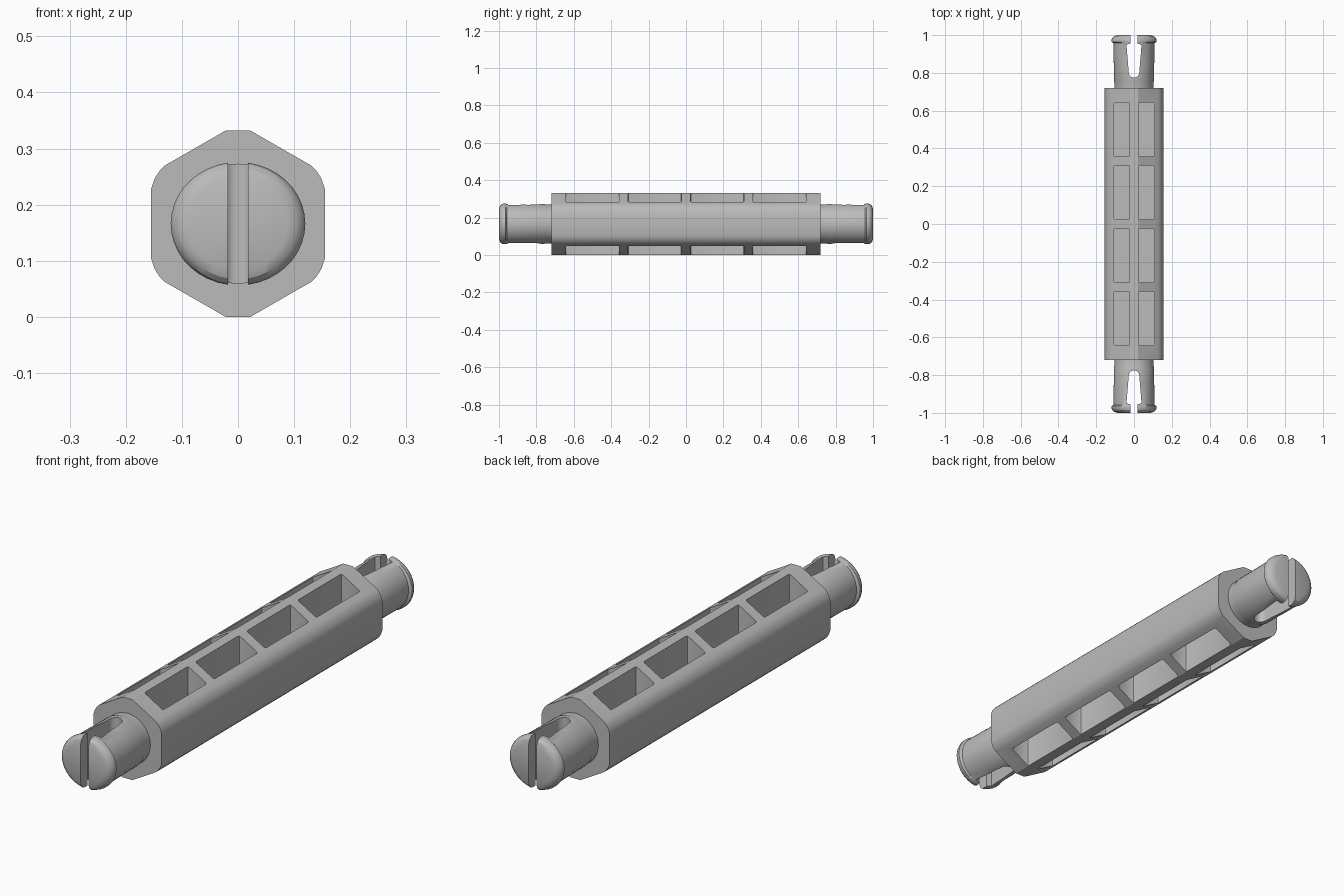
import bpy, bmesh, math
from mathutils import Matrix

if "Cube" in bpy.data.objects:
    bpy.data.objects.remove(bpy.data.objects["Cube"])

CZ = 0.166  # height of the long axis

grey = bpy.data.materials.new("light_grey")
grey.diffuse_color = (0.5, 0.5, 0.5, 1)
grey.use_nodes = True
grey.node_tree.nodes["Principled BSDF"].inputs["Base Color"].default_value = grey.diffuse_color


def make(name, bm):
    bmesh.ops.recalc_face_normals(bm, faces=bm.faces)
    me = bpy.data.meshes.new(name)
    bm.to_mesh(me)
    bm.free()
    me.materials.append(grey)
    ob = bpy.data.objects.new(name, me)
    bpy.context.collection.objects.link(ob)
    return ob


def prism(name, pts, vec):
    """Extrude a closed polygon along a vector."""
    bm = bmesh.new()
    f = bm.faces.new([bm.verts.new(p) for p in pts])
    r = bmesh.ops.extrude_face_region(bm, geom=[f])
    bmesh.ops.translate(bm, vec=vec, verts=[v for v in r["geom"] if isinstance(v, bmesh.types.BMVert)])
    return make(name, bm)


def cut(ob, cutter):
    cutter.hide_render = True
    m = ob.modifiers.new("cut", "BOOLEAN")
    m.operation, m.solver, m.object = "DIFFERENCE", "EXACT", cutter
    bpy.context.view_layer.objects.active = ob
    bpy.ops.object.modifier_apply(modifier=m.name)
    bpy.data.objects.remove(cutter)


def smooth(ob):
    bpy.ops.object.select_all(action="DESELECT")
    ob.select_set(True)
    bpy.context.view_layer.objects.active = ob
    bpy.ops.object.shade_smooth_by_angle(angle=math.radians(25))


# Body: hexagonal bar with rounded corners
q = [(0.022, 0.166), (0.13, 0.104), (0.14, 0.094), (0.149, 0.080), (0.155, 0.062)]
ring = q + [(x, -z) for x, z in reversed(q)]
ring += [(-x, -z) for x, z in ring]
body = prism("body", [(x, -0.72, CZ + z) for x, z in ring], (0, 1.44, 0))

# Pockets: four rows of four, above and below a central web
bm = bmesh.new()
for sx in (-1, 1):
    for sz in (-1, 1):
        for y in (-0.5, -0.167, 0.167, 0.5):
            m = Matrix.Translation((sx * 0.065, y, CZ + sz * 0.135)) @ Matrix.Diagonal((0.085, 0.285, 0.23, 1))
            bmesh.ops.create_cube(bm, size=1, matrix=m)
upright = [e for e in bm.edges if abs(e.verts[0].co.z - e.verts[1].co.z) > 0.1]
bmesh.ops.bevel(bm, geom=upright, offset=0.006, segments=2, affect="EDGES", profile=0.5)
cut(body, make("pocket_cutter", bm))
smooth(body)

# Pins: shaft and domed lip, (distance along y, x radius, z radius)
PROFILE = [(0.70, 0.104, 0.104), (0.75, 0.104, 0.104), (0.76, 0.107, 0.107), (0.85, 0.107, 0.107),
           (0.86, 0.108, 0.108), (0.958, 0.108, 0.109), (0.964, 0.120, 0.110), (0.974, 0.120, 0.110),
           (0.985, 0.115, 0.107), (0.994, 0.105, 0.099), (1.0, 0.088, 0.084)]
SIDES = 40


def pin(name, s):
    bm = bmesh.new()
    rings = []
    for y, rx, rz in PROFILE:
        rings.append([bm.verts.new((rx * math.cos(a), s * y, CZ + rz * math.sin(a)))
                      for a in (2 * math.pi * i / SIDES for i in range(SIDES))])
    for a, b in zip(rings, rings[1:]):
        for i in range(SIDES):
            j = (i + 1) % SIDES
            bm.faces.new((a[i], a[j], b[j], b[i]))
    bm.faces.new(rings[0])
    bm.faces.new(rings[-1])
    ob = make(name, bm)
    # Slot: narrow mouth, flared waist, rounded root
    half = [(0.018, 1.05), (0.018, 0.955), (0.040, 0.950), (0.028, 0.805)]
    half += [(0.028 * math.cos(a), 0.803 - 0.028 * math.sin(a)) for a in (0.3, 0.65, 1.0, 1.3)]
    outline = half + [(-x, y) for x, y in reversed(half)]
    cut(ob, prism("slot_cutter", [(x, s * y, -0.2) for x, y in outline], (0, 0, 0.8)))
    smooth(ob)


pin("front_pin", -1)
pin("back_pin", 1)
